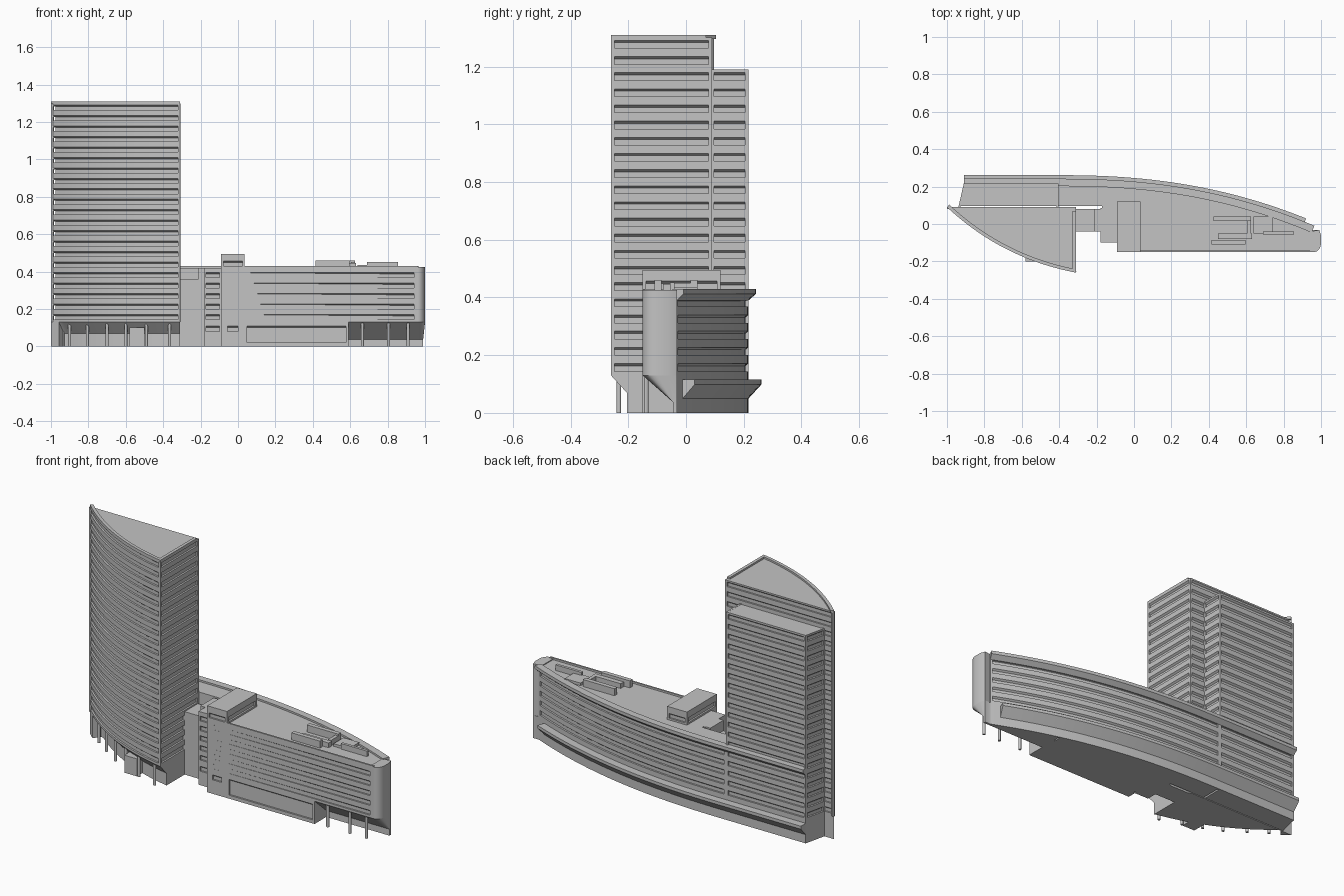
import bpy, bmesh, math
from mathutils import Vector

if "Cube" in bpy.data.objects:
    bpy.data.objects.remove(bpy.data.objects["Cube"])

grey = bpy.data.materials.new("light_grey")
grey.diffuse_color = (0.55, 0.55, 0.55, 1)
grey.use_nodes = True
grey.node_tree.nodes["Principled BSDF"].inputs["Base Color"].default_value = grey.diffuse_color
DEPTH = 0.01      # window recess
FLOOR = 0.056     # floor to floor height
TOP = 1.291       # head of the highest window band


def finish(name, bm):
    bmesh.ops.recalc_face_normals(bm, faces=bm.faces)
    me = bpy.data.meshes.new(name)
    bm.to_mesh(me)
    bm.free()
    ob = bpy.data.objects.new(name, me)
    bpy.context.collection.objects.link(ob)
    me.materials.append(grey)
    bpy.ops.object.select_all(action='DESELECT')
    ob.select_set(True)
    bpy.context.view_layer.objects.active = ob
    bpy.ops.object.shade_smooth_by_angle(angle=math.radians(25))
    return ob


def offset(path, d, closed=False):
    """Mitred offset of a plan line; positive is to the right of travel."""
    pts, n, out = [Vector(p) for p in path], len(path), []
    for i, p in enumerate(pts):
        dirs = []
        if closed or i > 0:
            dirs.append((p - pts[i - 1]).normalized())
        if closed or i < n - 1:
            dirs.append((pts[(i + 1) % n] - p).normalized())
        norms = [Vector((v.y, -v.x)) for v in dirs]
        m = sum(norms, Vector((0, 0))).normalized()
        out.append(p + m * (d / max(0.4, m.dot(norms[0]))))
    return out


def skin(bm, rings):
    vs = [[bm.verts.new(p) for p in r] for r in rings]
    n = len(vs[0])
    for a, b in zip(vs, vs[1:]):
        for i in range(n):
            j = (i + 1) % n
            bm.faces.new((a[i], a[j], b[j], b[i]))
    bm.faces.new(vs[0][::-1])
    bm.faces.new(vs[-1])


def loft(name, layers):
    bm = bmesh.new()
    skin(bm, [[(p[0], p[1], z) for p in o] for z, o in layers])
    return finish(name, bm)


def prism(name, outline, z0, z1):
    return loft(name, [(z0, outline), (z1, outline)])


def box(name, x0, x1, y0, y1, z0, z1):
    return prism(name, [(x0, y0), (x1, y0), (x1, y1), (x0, y1)], z0, z1)


def sweep(bm, path, section):
    """Sweep a section of (outward offset, z) along a plan line."""
    lines = [offset(path, o) for o, z in section]
    skin(bm, [[(l[i].x, l[i].y, s[1]) for l, s in zip(lines, section)]
              for i in range(len(path))])


def trim(path, a, b):
    """Part of a plan line between two distances from its start."""
    pts, out, s = [Vector(p) for p in path], [], 0
    for p, q in zip(pts, pts[1:]):
        L = (q - p).length
        if s + L > a + 1e-6 and s < b - 1e-6:
            if not out:
                out.append(p.lerp(q, max(0, (a - s) / L)))
            out.append(p.lerp(q, min(1, (b - s) / L)))
        s += L
    return out


def cladding(name, path, z0, z1, slots=(), margin=0.012):
    """Wall skin with long window slots, each with a sloping head."""
    bm = bmesh.new()
    total = sum((Vector(q) - Vector(p)).length for p, q in zip(path, path[1:]))
    full = [(0, z0), (0, z1), (-DEPTH, z1), (-DEPTH, z0)]
    if not slots:
        sweep(bm, path, full)
        return finish(name, bm)
    for a, b in ((0, margin), (total - margin, total)):
        sweep(bm, trim(path, a, b), full)
    mid, lo, drop = trim(path, margin, total - margin), z0, 0
    for s0, s1 in list(slots) + [(z1, z1)]:
        sweep(bm, mid, [(0, lo), (0, s0), (-DEPTH, s0), (-DEPTH, lo - drop)])
        lo, drop = s1, 0.008
    return finish(name, bm)


def rows(z0, z1):
    tops = [TOP - FLOOR * k for k in range(20, -1, -1)]
    return [(t - 0.027, t) for t in tops if t - 0.03 > z0 and t < z1]


# --- Tower: curved front, straight right side and back
A, B, SAG, N = Vector((-1, 0.09)), Vector((-0.31, -0.26)), 0.056, 28
chord = B - A
side = Vector((chord.y, -chord.x)).normalized()
curve = [A + chord * (i / N) + side * SAG * (1 - (2 * i / N - 1) ** 2) for i in range(N + 1)]
corner = Vector((-0.31, 0.09))
outline = curve + [corner]
prism("tower_core", offset(outline, -DEPTH, True), 0.13, 1.3)
cladding("tower_front", curve, 0.13, 1.3, rows(0.13, 1.3))
cladding("tower_right_side", [B, corner], 0.13, 1.3, rows(0.13, 1.3))
cladding("tower_back", [corner, A], 0.13, 1.3, rows(0.13, 1.3))
bm = bmesh.new()
sweep(bm, curve + [Vector((-0.31, 0.07))], [(0, 1.295), (0, 1.31), (-0.018, 1.31), (-0.018, 1.295)])
finish("tower_parapet", bm)

# --- Tower ground floor, set back under a sloping soffit
inner = [Vector((p.x, min(p.y, 0.089))) for p in offset(curve, -0.056)]
inner[-1].x = -0.31
loft("tower_base", [(0, inner + [corner]), (0.07, inner + [corner]), (0.13, outline)])
prism("tower_end_pier", [A, curve[2], (-0.93, 0.09)], 0, 0.13)
box("tower_entrance", -0.58, -0.5, -0.2, -0.1, 0, 0.1)


def column(x, y):
    ring = [(x + 0.008 * math.cos(a * math.pi / 6), y + 0.008 * math.sin(a * math.pi / 6)) for a in range(12)]
    prism("column", ring, 0, 0.125)


for x in (-0.9, -0.805, -0.7, -0.6, -0.49, -0.365):
    p = min(offset(curve, -0.016), key=lambda q: abs(q.x - x))
    column(x, p.y)
for x in (0.665, 0.805, 0.91):
    column(x, -0.138)

# --- Rear tower block
rear = [(-0.94, 0.085), (-0.405, 0.085), (-0.405, 0.217), (-0.91, 0.217)]
prism("rear_block_core", offset(rear, -DEPTH, True), 0, 1.189)
for nm, a, b in (("right", 1, 2), ("back", 2, 3), ("left", 3, 0)):
    cladding("rear_block_" + nm, [rear[a], rear[b]], 0, 1.19, rows(0.12, 1.19))

# --- Long low wing with a curved back and rounded nose
XE = 0.955
back = [Vector((x, 0.217 - 0.124 * (x + 0.4) ** 2.3 if x > -0.4 else 0.217))
        for x in [XE - (XE + 0.405) * i / 30 for i in range(31)]]
nose = [Vector((0.962 + 0.038 * math.sin(a), -0.1 - 0.05 * math.cos(a)))
        for a in [math.pi / 2 * i / 8 for i in range(9)]]
nose += [Vector((1.0, -0.06)), Vector((0.99, -0.032))]
west = [(-0.405, 0.085), (-0.18, 0.085), (-0.18, -0.1), (-0.09, -0.1), (-0.09, -0.15)]
west = [Vector(p) for p in west]
plan = west + nose + back
in_nose = offset(nose, -0.0005)
prism("wing_core", offset(west, -DEPTH) + [Vector((0.95, -0.14))] + [Vector((0.95, -0.05))]
      + offset(back, -DEPTH), 0.13, 0.42)
prism("wing_nose", [Vector((0.94, -0.15))] + nose + [Vector((0.94, -0.04))], 0.13, 0.425)
wing_rows = rows(0.125, 0.42)
cladding("wing_front", [(0.035, -0.15), (0.962, -0.15)], 0.13, 0.43, wing_rows)
cladding("wing_back", back, 0.13, 0.42, wing_rows)
cladding("stair_front", [(-0.18, -0.1), (-0.09, -0.1)], 0, 0.42, [(0.08, 0.108)] + wing_rows, 0.008)
cladding("stair_side", [west[1], west[2]], 0, 0.42)
cladding("lift_side", [west[3], west[4]], 0, 0.42)
cladding("lift_front", [(-0.09, -0.15), (0.035, -0.15)], 0, 0.42, [(0.08, 0.108)] + wing_rows, 0.034)

# --- Wing ground floor: full depth to the west, set back beneath the nose
low_back = [p for p in back if p.x < 0.6]
west_plan = west + [Vector((0.59, -0.15))] + low_back
prism("wing_base", offset(west_plan, -DEPTH, True), 0, 0.13)
cladding("wing_base_front", [(0.035, -0.15), (0.59, -0.15)], 0, 0.13, [(0.02, 0.11)])
cladding("wing_base_end", [(0.59, -0.15), (0.59, 0.05)], 0, 0.13)
cladding("wing_base_back", back, 0, 0.13)
east = [Vector((0.58, -0.15))] + nose + [p for p in back if p.x > 0.56]
setback = [Vector((min(p.x, 0.99), max(p.y, -0.045))) for p in east]
loft("wing_soffit", [(0, setback), (0.037, setback), (0.13, east)])

# --- Cornice and lower canopy along the curved back
long_back = back[:-1] + [Vector((-0.405, 0.217)), Vector((-0.91, 0.217))]
bm = bmesh.new()
sweep(bm, long_back, [(-0.015, 0.39), (0, 0.39), (0.025, 0.412), (0.025, 0.43), (-0.015, 0.43)])
finish("roof_cornice", bm)
bm = bmesh.new()
sweep(bm, trim(long_back, 0.055, 9), [(-0.005, 0.05), (0, 0.05), (0.044, 0.098), (0.044, 0.115), (-0.005, 0.115)])
finish("lower_canopy", bm)

# --- Link between tower and wing
box("link_block", -0.32, -0.21, -0.04, 0.08, 0, 0.36)
box("link_shaft", -0.21, -0.175, -0.04, 0.08, 0, 0.42)

# --- Roof penthouse with a window slot, and plant boxes
box("penthouse_core", -0.08, 0.025, -0.14, 0.11, 0.41, 0.49)
pent = [(-0.09, -0.15), (0.035, -0.15), (0.035, 0.12), (-0.09, 0.12)]
for i in range(4):
    cladding("penthouse_wall", [pent[i], pent[(i + 1) % 4]], 0.41, 0.494, [(0.43, 0.457)])
prism("penthouse_roof", pent, 0.485, 0.495)
for b in ((0.425, 0.625, 0.015, 0.04, 0.46), (0.45, 0.63, -0.08, -0.052, 0.447),
          (0.415, 0.595, -0.11, -0.085, 0.46), (0.605, 0.625, -0.052, 0.015, 0.45),
          (0.64, 0.74, -0.05, 0.04, 0.435), (0.69, 0.855, -0.056, -0.04, 0.452)):
    box("roof_plant", *b[:4], 0.415, b[4])
